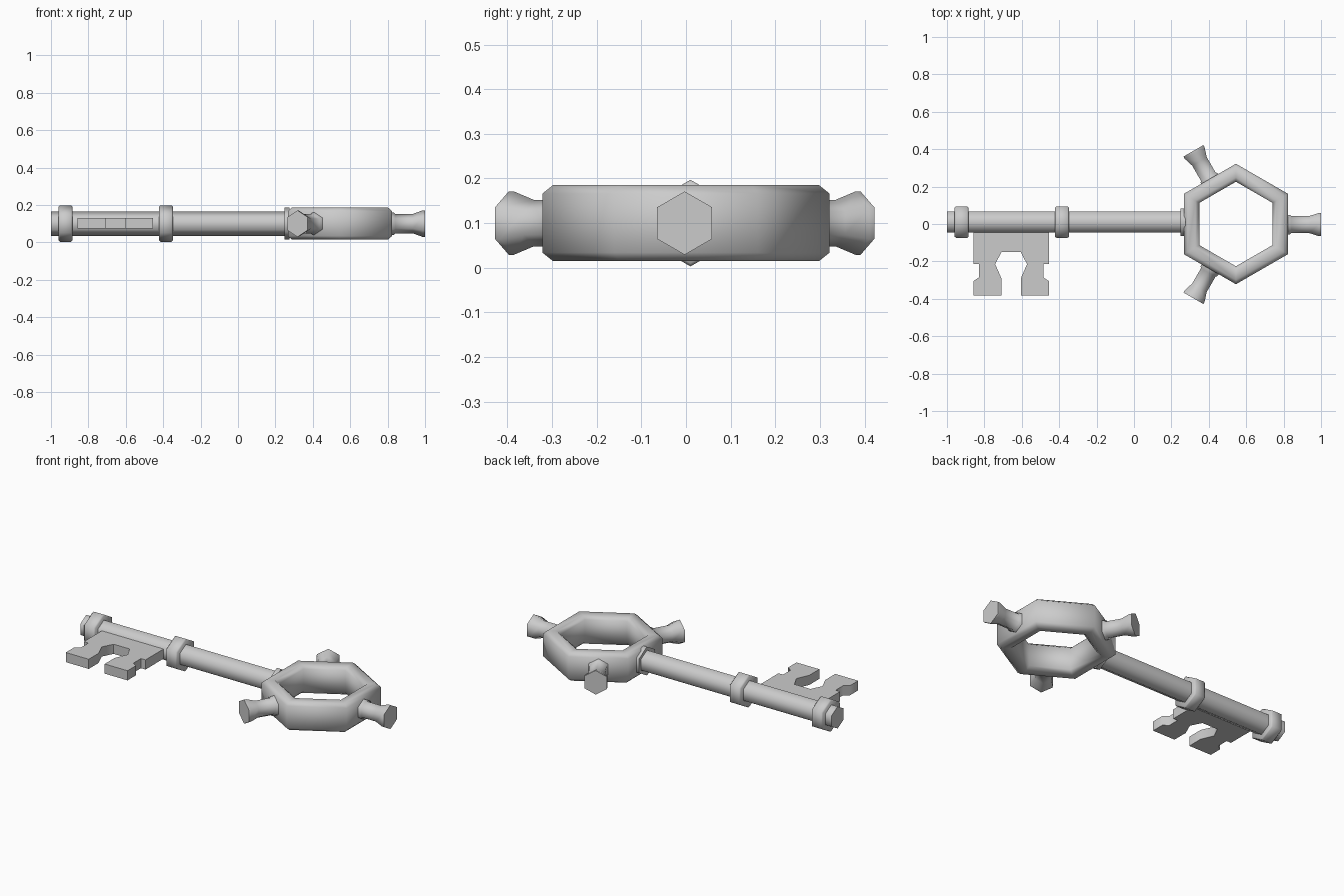
import bpy, bmesh
from math import cos, sin, pi, radians
from mathutils import Matrix, Vector

if "Cube" in bpy.data.objects:
    bpy.data.objects.remove(bpy.data.objects["Cube"])

ZC = 0.1       # mid height of the key
SHAFT_Y = 0.01  # shaft axis
BOW_X = 0.545  # centre of the hexagonal bow


def finish(name, bm):
    bmesh.ops.recalc_face_normals(bm, faces=bm.faces)
    me = bpy.data.meshes.new(name)
    bm.to_mesh(me)
    bm.free()
    ob = bpy.data.objects.new(name, me)
    bpy.context.collection.objects.link(ob)
    bpy.ops.object.select_all(action='DESELECT')
    ob.select_set(True)
    bpy.context.view_layer.objects.active = ob
    bpy.ops.object.shade_smooth_by_angle(angle=radians(62))
    return ob


def hex_rod(name, profile, matrix):
    """Hexagonal rod along local x; profile = (x, radius) stations."""
    bm = bmesh.new()
    rings = [[bm.verts.new(matrix @ Vector((x, r * sin(k * pi / 3), r * cos(k * pi / 3))))
              for k in range(6)] for x, r in profile]
    for a, b in zip(rings, rings[1:]):
        for k in range(6):
            bm.faces.new((a[k], a[(k + 1) % 6], b[(k + 1) % 6], b[k]))
    bm.faces.new(rings[0])
    bm.faces.new(rings[-1])
    return finish(name, bm)


# Shaft and its collars
axis = Matrix.Translation((0, SHAFT_Y, ZC))
hex_rod("shaft", [(-1.0, 0.065), (0.3, 0.065)], axis)
for name, x in (("tip_collar", -0.922), ("middle_collar", -0.385)):
    hex_rod(name, [(x - 0.037, 0.09), (x - 0.03, 0.097), (x + 0.03, 0.097), (x + 0.037, 0.09)], axis)
hex_rod("bow_collar", [(0.248, 0.085), (0.275, 0.085)], axis)

# Bow: chamfered hexagonal ring
bm = bmesh.new()
section = [(0.322, -0.066), (0.322, 0.066), (0.298, 0.085), (0.25, 0.085),
           (0.226, 0.066), (0.226, -0.066), (0.25, -0.085), (0.298, -0.085)]
loops = [[bm.verts.new((BOW_X + r * sin(k * pi / 3), r * cos(k * pi / 3), ZC + z))
          for r, z in section] for k in range(6)]
n = len(section)
for k in range(6):
    a, b = loops[k], loops[(k + 1) % 6]
    for i in range(n):
        bm.faces.new((a[i], a[(i + 1) % n], b[(i + 1) % n], b[i]))
finish("bow", bm)

# Three flared knobs around the bow
knob = [(0.255, 0.062), (0.288, 0.06), (0.296, 0.052), (0.39, 0.052), (0.442, 0.071), (0.455, 0.071)]
for i in range(3):
    hex_rod(f"bow_knob_{i + 1}", knob,
            Matrix.Translation((BOW_X, -0.003, ZC)) @ Matrix.Rotation(i * 2 * pi / 3, 4, 'Z'))

# Bit: half outline mirrored about its centre line, then extruded
half = [(0.202, 0.0), (0.202, -0.215), (0.172, -0.215), (0.172, -0.285), (0.202, -0.305),
        (0.202, -0.383), (0.052, -0.383), (0.052, -0.29), (0.085, -0.215), (0.052, -0.15)]
outline = half + [(-x, y) for x, y in reversed(half)]
bm = bmesh.new()
face = bm.faces.new([bm.verts.new((-0.657 + x, y, 0.073)) for x, y in outline])
top = bmesh.ops.extrude_face_region(bm, geom=[face])
bmesh.ops.translate(bm, vec=(0, 0, 0.057),
                    verts=[v for v in top["geom"] if isinstance(v, bmesh.types.BMVert)])
finish("bit", bm)
